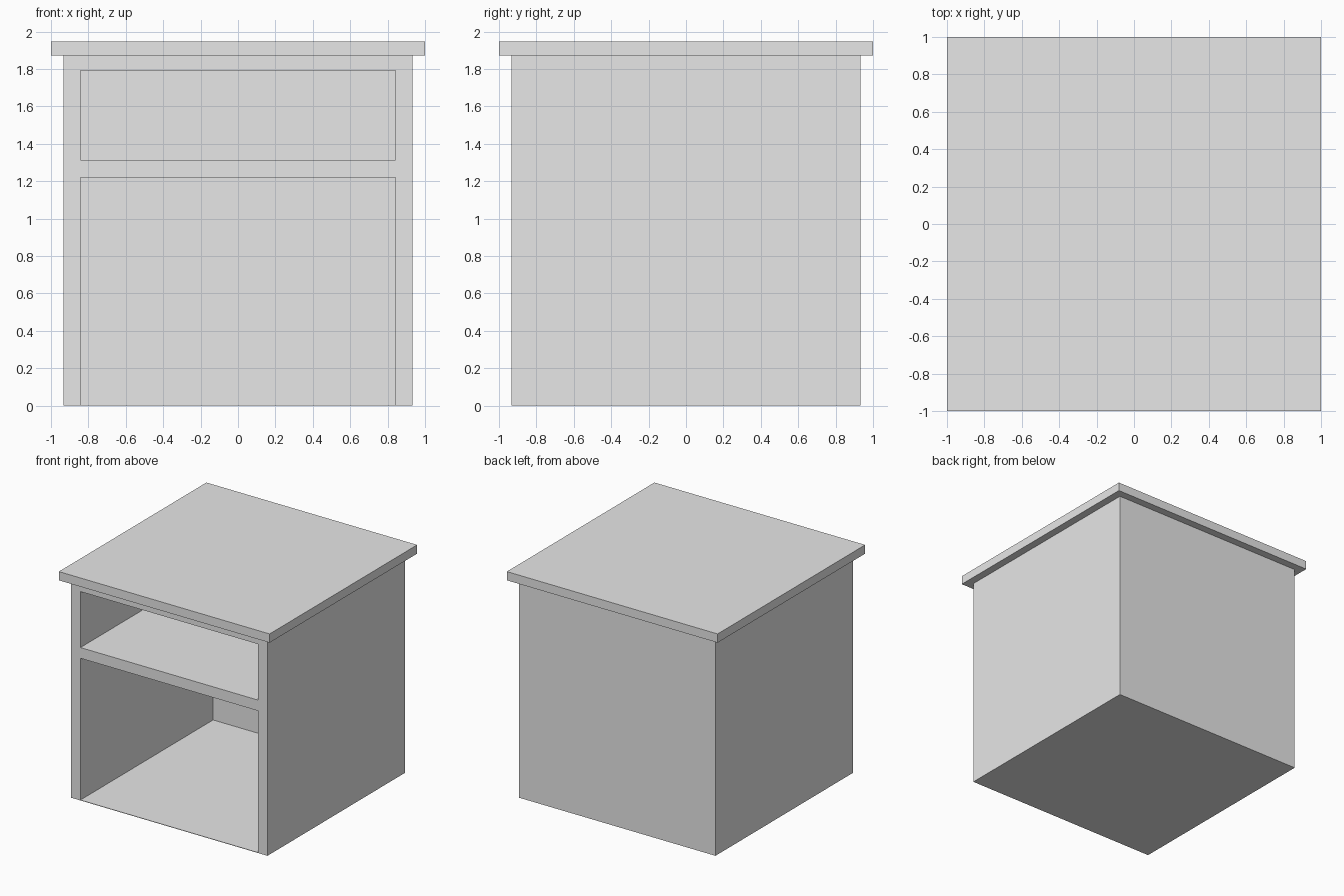
import bpy

cube = bpy.data.objects.get("Cube")
if cube:
    bpy.data.objects.remove(cube, do_unlink=True)

# One plain grey for everything
grey = bpy.data.materials.new("plain_grey")
grey.use_nodes = True
grey.diffuse_color = (0.8, 0.8, 0.8, 1)
grey.node_tree.nodes["Principled BSDF"].inputs["Base Color"].default_value = (0.8, 0.8, 0.8, 1)


def box(name, x, y, z):
    """Box symmetric in x, with (low, high) ranges for y and z."""
    bpy.ops.mesh.primitive_cube_add(size=1)
    ob = bpy.context.object
    ob.name = ob.data.name = name
    for v in ob.data.vertices:
        v.co = (v.co.x * 2 * x,
                y[0] if v.co.y < 0 else y[1],
                z[0] if v.co.z < 0 else z[1])
    ob.data.materials.append(grey)
    return ob


half = 0.933        # half width and depth of the cabinet
inner = 0.842       # half width of the openings
back = 0.865        # inside face of the back panel
body_top = 1.872

# Cabinet body with two open compartments
body = box("cabinet_body", half, (-half, half), (0, body_top))
openings = {"upper_compartment": (1.312, 1.792),
            "lower_compartment": (0.004, 1.22)}
for name, span in openings.items():
    cutter = box(name, inner, (-1.2, back), span)
    cutter.hide_render = True
    cut = body.modifiers.new(name, 'BOOLEAN')
    cut.operation = 'DIFFERENCE'
    cut.solver = 'EXACT'
    cut.object = cutter
    bpy.context.view_layer.objects.active = body
    bpy.ops.object.modifier_apply(modifier=cut.name)
    bpy.data.objects.remove(cutter, do_unlink=True)

# Overhanging top slab
box("top_slab", 1, (-1, 1), (body_top, 1.947))
